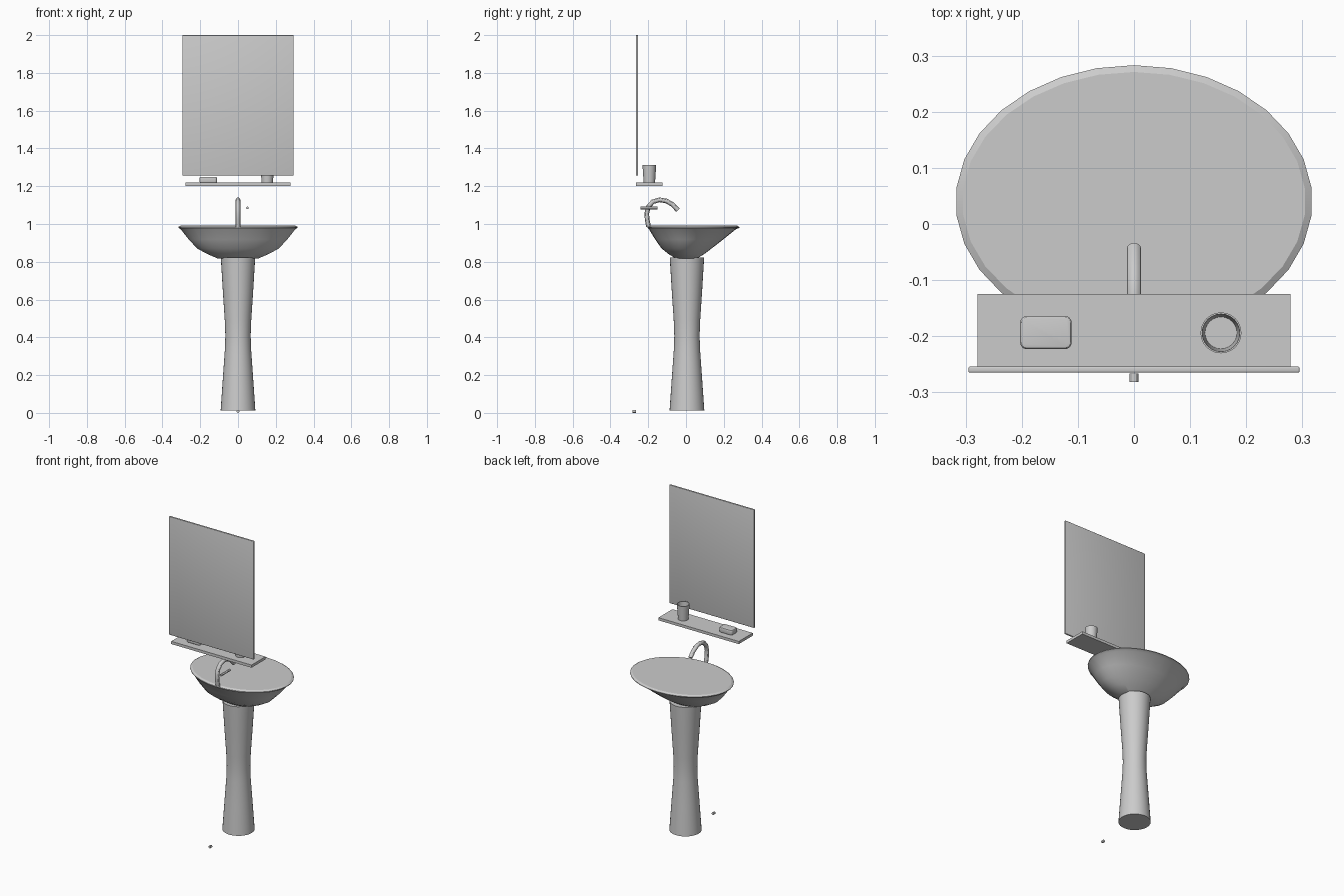
import bpy, bmesh, math
from mathutils import Vector

if "Cube" in bpy.data.objects:
    bpy.data.objects.remove(bpy.data.objects["Cube"])


def material(name, value):
    m = bpy.data.materials.new(name)
    m.diffuse_color = (value, value, value, 1)
    m.use_nodes = True
    m.node_tree.nodes["Principled BSDF"].inputs["Base Color"].default_value = m.diffuse_color
    return m


GREY = material("plain grey", 0.6)


def finish(bm, name, angle=30):
    bmesh.ops.recalc_face_normals(bm, faces=bm.faces)
    me = bpy.data.meshes.new(name)
    bm.to_mesh(me)
    bm.free()
    ob = bpy.data.objects.new(name, me)
    bpy.context.collection.objects.link(ob)
    me.materials.append(GREY)
    bpy.ops.object.select_all(action='DESELECT')
    ob.select_set(True)
    bpy.context.view_layer.objects.active = ob
    bpy.ops.object.shade_smooth_by_angle(angle=math.radians(angle))
    return ob


def skin(bm, rings):
    """Join rings of points with quads and cap both ends."""
    loops = [[bm.verts.new(p) for p in r] for r in rings]
    n = len(loops[0])
    for a, b in zip(loops, loops[1:]):
        for i in range(n):
            j = (i + 1) % n
            bm.faces.new((a[i], a[j], b[j], b[i]))
    bm.faces.new(loops[0][::-1])
    bm.faces.new(loops[-1])


def lathe(name, profile, cx, n, angle=30):
    """profile rows: x radius, y radius, y centre, z"""
    bm = bmesh.new()
    skin(bm, [[(cx + rx * math.sin(2 * math.pi * i / n),
                cy + ry * math.cos(2 * math.pi * i / n), z)
               for i in range(n)] for rx, ry, cy, z in profile])
    return finish(bm, name, angle)


def tube(name, path, r, n=12):
    """Round bar along a path in the y-z plane."""
    pts = [Vector(p) for p in path]
    rings = []
    for k, p in enumerate(pts):
        t = (pts[min(k + 1, len(pts) - 1)] - pts[max(k - 1, 0)]).normalized()
        side = Vector((1, 0, 0))
        up = side.cross(t)
        rings.append([p + r * (math.cos(a) * side + math.sin(a) * up)
                      for a in (2 * math.pi * i / n for i in range(n))])
    bm = bmesh.new()
    skin(bm, rings)
    return finish(bm, name)


def box(name, lo, hi, bevel=0.0, vertical_bevel=0.0):
    bm = bmesh.new()
    bmesh.ops.create_cube(bm, size=1)
    lo, hi = Vector(lo), Vector(hi)
    for v in bm.verts:
        v.co = Vector(((lo[i] + hi[i]) / 2 + v.co[i] * (hi[i] - lo[i]) for i in range(3)))
    if vertical_bevel:
        edges = [e for e in bm.edges
                 if abs(e.verts[0].co.z - e.verts[1].co.z) > 1e-4]
        bmesh.ops.bevel(bm, geom=edges, offset=vertical_bevel, segments=4,
                        profile=0.5, affect='EDGES')
    if bevel:
        edges = [e for e in bm.edges
                 if e.calc_face_angle(0) > math.radians(60)]
        bmesh.ops.bevel(bm, geom=edges, offset=bevel, segments=3,
                        profile=0.5, affect='EDGES')
    return finish(bm, name)


# pedestal with a narrow waist
lathe("pedestal", [(r, r, 0.005, z) for r, z in (
    (0.092, 0.012), (0.079, 0.2), (0.069, 0.34), (0.067, 0.41),
    (0.070, 0.49), (0.080, 0.64), (0.091, 0.822))], 0, 32)

# oval basin with a flat top and chamfered rim
lathe("basin", [
    (0.110, 0.058, 0.002, 0.818), (0.165, 0.096, 0.002, 0.842),
    (0.217, 0.132, 0.003, 0.870), (0.262, 0.180, 0.017, 0.918),
    (0.305, 0.230, 0.034, 0.972), (0.318, 0.243, 0.040, 0.980),
    (0.318, 0.243, 0.040, 0.984), (0.306, 0.231, 0.040, 0.991)], 0, 30)

# curved tap, its lever and the small floor pin
tube("tap_spout", [(0, -0.198, 0.985), (0, -0.205, 1.02), (0, -0.208, 1.055),
                   (0, -0.199, 1.092), (0, -0.175, 1.118), (0, -0.140, 1.128),
                   (0, -0.105, 1.122), (0, -0.072, 1.104), (0, -0.043, 1.073)], 0.0125)
tube("tap_lever", [(0.05, -0.242, 1.085), (0.05, -0.152, 1.085)], 0.007)
tube("floor_pin", [(0, -0.282, 0.008), (0, -0.266, 0.008)], 0.008)

# mirror panel
box("mirror", (-0.295, -0.265, 1.257), (0.295, -0.254, 2.0), bevel=0.003)

# shelf with soap and cup
box("shelf", (-0.279, -0.264, 1.202), (0.279, -0.125, 1.219))
box("soap", (-0.203, -0.223, 1.219), (-0.111, -0.164, 1.249),
    bevel=0.005, vertical_bevel=0.012)
lathe("cup", [(r, r, -0.194, z) for r, z in (
    (0.030, 1.219), (0.0365, 1.313), (0.0335, 1.313), (0.0285, 1.226))], 0.155, 24)
